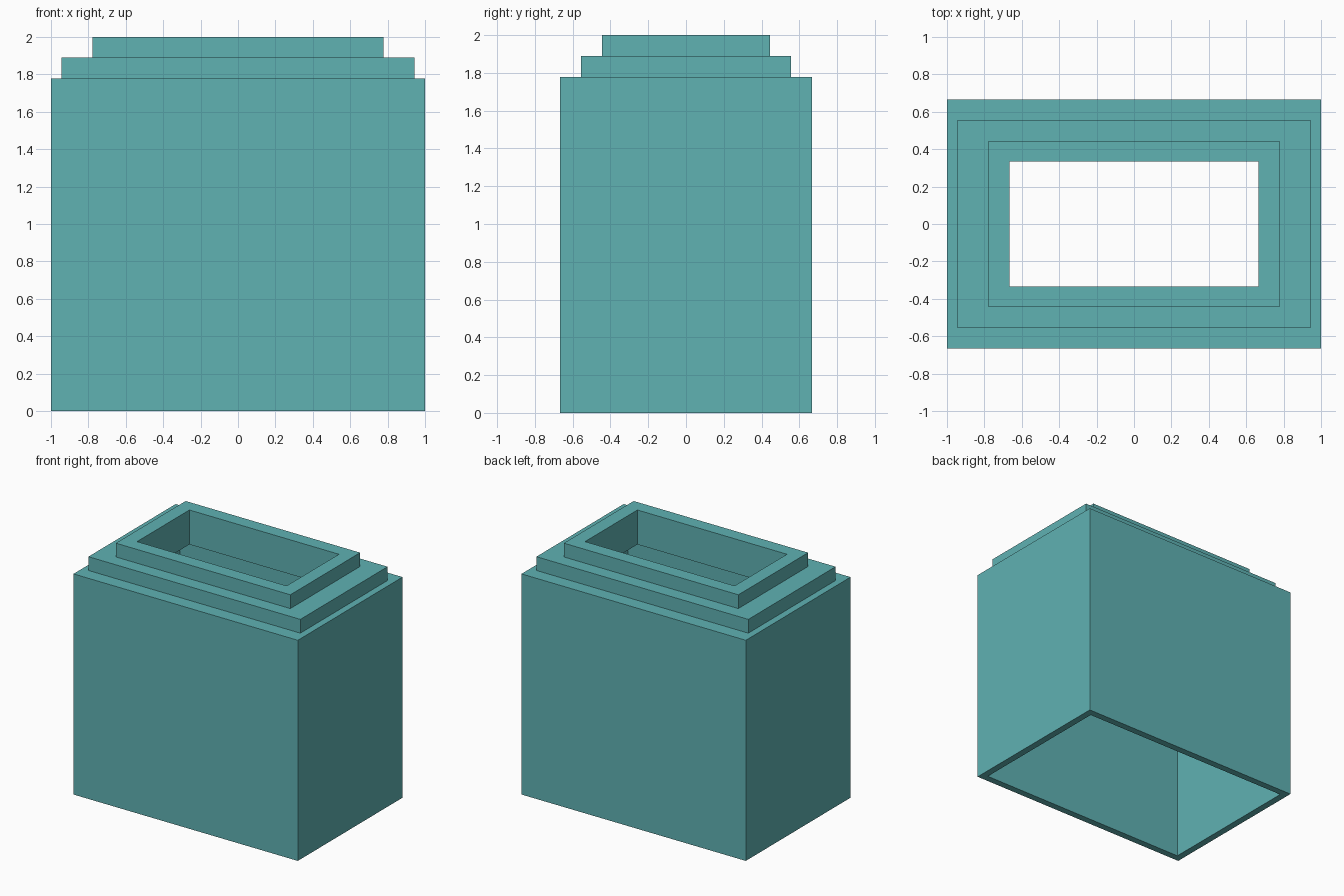
import bpy, bmesh

if "Cube" in bpy.data.objects:
    bpy.data.objects.remove(bpy.data.objects["Cube"])

U = 1 / 9  # design grid step

teal = bpy.data.materials.new("teal")
teal.diffuse_color = (0.115, 0.445, 0.45, 1)
teal.use_nodes = True
teal.node_tree.nodes["Principled BSDF"].inputs["Base Color"].default_value = teal.diffuse_color

# Closed wall section as (half width, half depth, height), in grid steps:
# up the stepped outside, down the opening, then round the hollow inside
section = [
    (9, 6, 0), (9, 6, 16),            # outer body
    (8.5, 5, 16), (8.5, 5, 17),       # lower step
    (7, 4, 17), (7, 4, 18),           # upper step
    (6, 3, 18), (6, 3, 15.5),         # straight opening
    (8.5, 5.5, 15.5), (8.5, 5.5, 0),  # thin-walled cavity, open below
]

bm = bmesh.new()
rings = [[bm.verts.new((sx * w * U, sy * d * U, z * U))
          for sx, sy in ((-1, -1), (1, -1), (1, 1), (-1, 1))]
         for w, d, z in section]

# Bridge each rectangular ring to the next, closing back to the first
for i, ring in enumerate(rings):
    nxt = rings[(i + 1) % len(rings)]
    for k in range(4):
        j = (k + 1) % 4
        bm.faces.new((ring[k], ring[j], nxt[j], nxt[k]))
bmesh.ops.recalc_face_normals(bm, faces=bm.faces)

# Stepped hollow housing
mesh = bpy.data.meshes.new("stepped_housing")
bm.to_mesh(mesh)
bm.free()
mesh.materials.append(teal)
housing = bpy.data.objects.new("stepped_housing", mesh)
bpy.context.collection.objects.link(housing)
